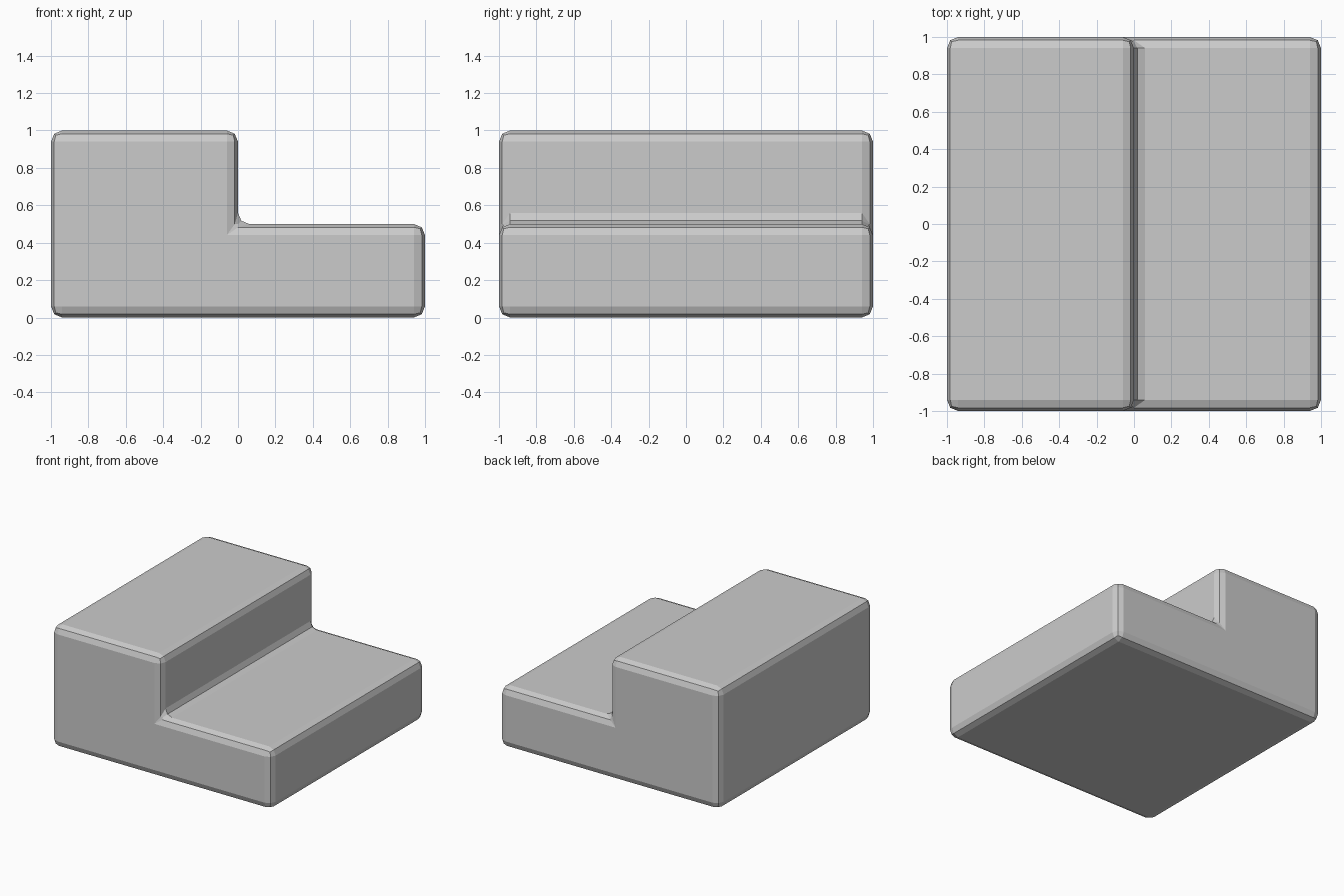
import bpy
import bmesh

if "Cube" in bpy.data.objects:
    bpy.data.objects.remove(bpy.data.objects["Cube"])

# Step profile in the x-z plane, extruded along y
PROFILE = [(-1, 0), (1, 0), (1, 0.5), (0, 0.5), (0, 1), (-1, 1)]

bm = bmesh.new()
face = bm.faces.new([bm.verts.new((x, -1, z)) for x, z in PROFILE])
extruded = bmesh.ops.extrude_face_region(bm, geom=[face])["geom"]
bmesh.ops.translate(bm, vec=(0, 2, 0),
                    verts=[v for v in extruded if isinstance(v, bmesh.types.BMVert)])
bmesh.ops.recalc_face_normals(bm, faces=bm.faces)

mesh = bpy.data.meshes.new("step_block")
bm.to_mesh(mesh)
bm.free()
block = bpy.data.objects.new("step_block", mesh)
bpy.context.collection.objects.link(block)

# Softened edges, two facets per edge
bevel = block.modifiers.new("rounded_edges", "BEVEL")
bevel.width = 0.06
bevel.segments = 2
bevel.limit_method = "ANGLE"
